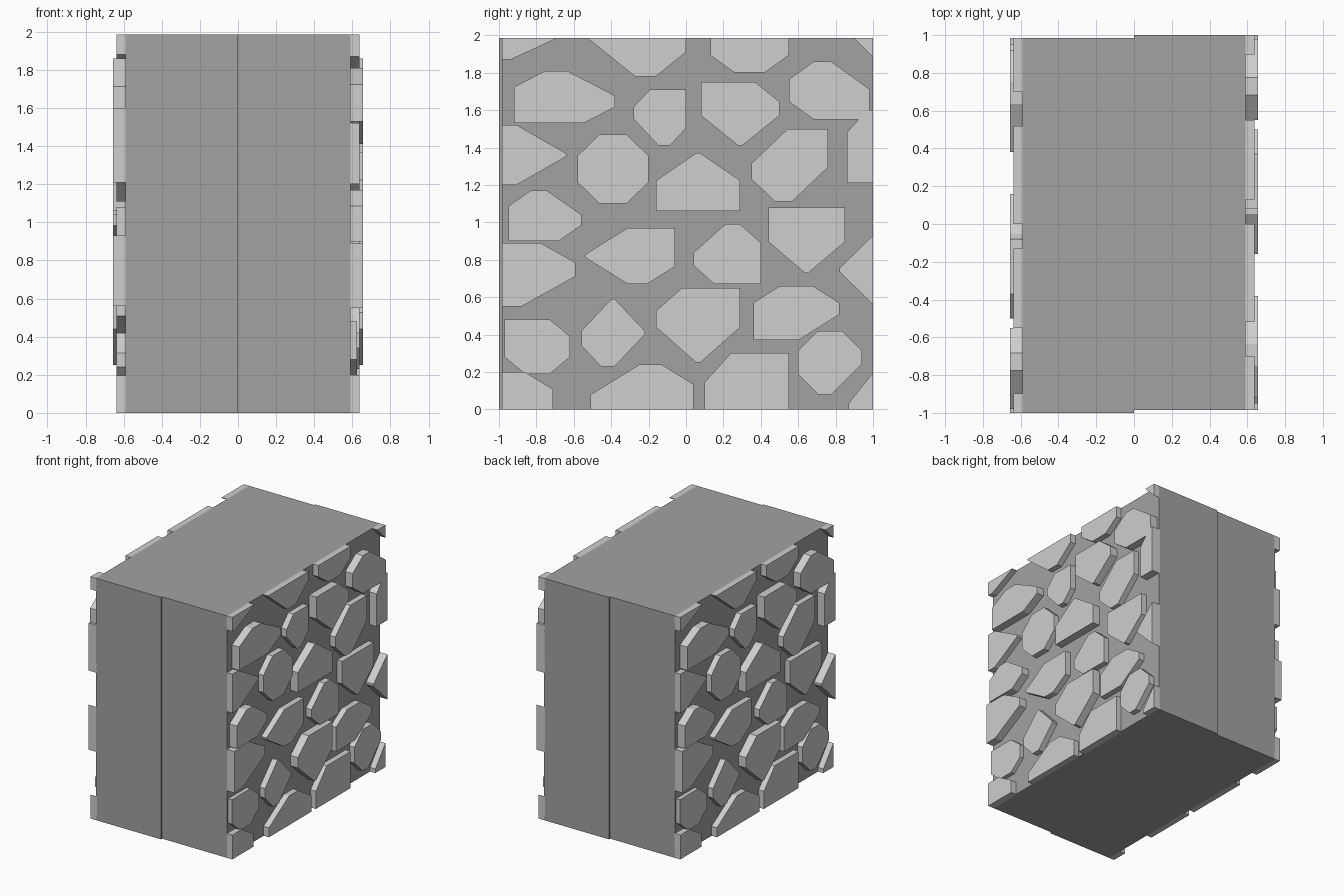
import bpy
import bmesh
from math import pi
from mathutils import Vector

default_cube = bpy.data.objects.get("Cube")
if default_cube:
    bpy.data.objects.remove(default_cube)


def make_material(name, value):
    mat = bpy.data.materials.new(name)
    mat.use_nodes = True
    colour = (value, value, value, 1)
    mat.diffuse_color = colour
    mat.node_tree.nodes["Principled BSDF"].inputs["Base Color"].default_value = colour
    return mat


mortar_grey = make_material("mortar grey", 0.365)
stone_grey = make_material("stone light grey", 0.62)

# Wall half: x from the middle seam to the face, slightly offset along y
WALL = 0.59
BACK, FRONT, TOP = 1.0, -0.985, 1.985
FLAT, MID, PROUD = 0.625, 0.638, 0.656
COMPASS = {"n": (0, 1), "s": (0, -1), "e": (1, 0), "w": (-1, 0)}


def add_box(bm, low, high):
    low, high = Vector(low), Vector(high)
    verts = bmesh.ops.create_cube(bm, size=1)["verts"]
    for v in verts:
        v.co = (low + high) / 2 + v.co * (high - low)


def slice_off(bm, point, normal):
    """Remove everything beyond a plane and cap the opening."""
    geom = bm.verts[:] + bm.edges[:] + bm.faces[:]
    bmesh.ops.bisect_plane(bm, geom=geom, dist=1e-5, plane_co=point,
                           plane_no=normal, clear_outer=True)
    rim = [e for e in bm.edges if e.is_boundary]
    if rim:
        bmesh.ops.holes_fill(bm, edges=rim, sides=0)


def finish(bm, name, mat):
    """Make the part and its half-turn twin on the other side."""
    bmesh.ops.recalc_face_normals(bm, faces=bm.faces[:])
    mesh = bpy.data.meshes.new(name)
    bm.to_mesh(mesh)
    bm.free()
    mesh.materials.append(mat)
    for side, turn in (("left", 0), ("right", pi)):
        obj = bpy.data.objects.new(side + "_" + name, mesh)
        obj.rotation_euler.z = turn
        bpy.context.collection.objects.link(obj)


def stone(y0, y1, z0, z1, corners="", depth=MID):
    """Slab with chipped corners: capitals chip deep, small letters lightly."""
    bm = bmesh.new()
    add_box(bm, (WALL - 0.01, y0, z0), (depth, y1, z1))
    cy, cz = (y0 + y1) / 2, (z0 + z1) / 2
    w, h = (y1 - y0) / 2, (z1 - z0) / 2
    for corner in corners.split():
        sz = COMPASS[corner[0].lower()][1]
        sy = COMPASS[corner[1].lower()][0]
        reach = 1.05 if corner.isupper() else 1.38
        slice_off(bm, (0, cy + sy * w * reach, cz), (0, sy / w, sz / h))
    # Trim flush with the wall edges
    slice_off(bm, (0, BACK, 0), (0, 1, 0))
    slice_off(bm, (0, FRONT, 0), (0, -1, 0))
    slice_off(bm, (0, 0, TOP), (0, 0, 1))
    slice_off(bm, (0, 0, 0), (0, 0, -1))
    finish(bm, "stone", stone_grey)


# Solid half of the wall
body = bmesh.new()
add_box(body, (0, FRONT, 0), (WALL, BACK, TOP))
finish(body, "wall_half", mortar_grey)

# Top course
stone(-1.2, -.7, 1.87, 2.1, "SE")
stone(-.52, 0, 1.78, 2.2, "SW se")
stone(.13, .55, 1.8, 2.1, "sw se")
stone(.86, 1.2, 1.86, 2.2, "SW")

# Second course
stone(-.92, -.38, 1.53, 1.81, "nw NE se", PROUD)
stone(-.28, 0, 1.41, 1.71, "SW se nw")
stone(.08, .5, 1.41, 1.75, "SW SE ne", PROUD)
stone(.55, .98, 1.55, 1.86, "NE nw sw", PROUD)

# Third course
stone(-1.2, -.64, 1.2, 1.52, "NE SE")
stone(-.58, -.2, 1.1, 1.47, "nw ne sw se")
stone(-.16, .29, 1.06, 1.37, "NW NE", PROUD)
stone(.35, .76, 1.11, 1.5, "NW SE sw")
stone(.86, 1.2, 1.21, 1.6, "nw", PROUD)

# Fourth course
stone(-.95, -.56, .9, 1.17, "NE nw se", PROUD)
stone(-1.2, -.59, .55, .89, "SE ne", PROUD)
stone(-.54, -.06, .67, .97, "NW SW se")
stone(.04, .4, .67, .99, "NW ne sw")
stone(.44, .85, .73, 1.08, "SW SE")
stone(.82, 1.2, .56, .93, "NW SW", PROUD)

# Fifth course
stone(-.97, -.62, .19, .48, "sw ne se", FLAT)
stone(-.56, -.22, .23, .59, "NW NE SE sw")
stone(-.16, .29, .25, .65, "SW SE nw", PROUD)
stone(.36, .82, .37, .66, "nw SE ne")
stone(.6, .94, .08, .42, "SE ne nw sw")

# Bottom course
stone(-1.2, -.71, -.1, .2, "ne")
stone(-.51, .04, -.1, .24, "NW ne")
stone(.1, .55, -.2, .3, "nw")
stone(.87, 1.15, -.15, .2, "NW")
